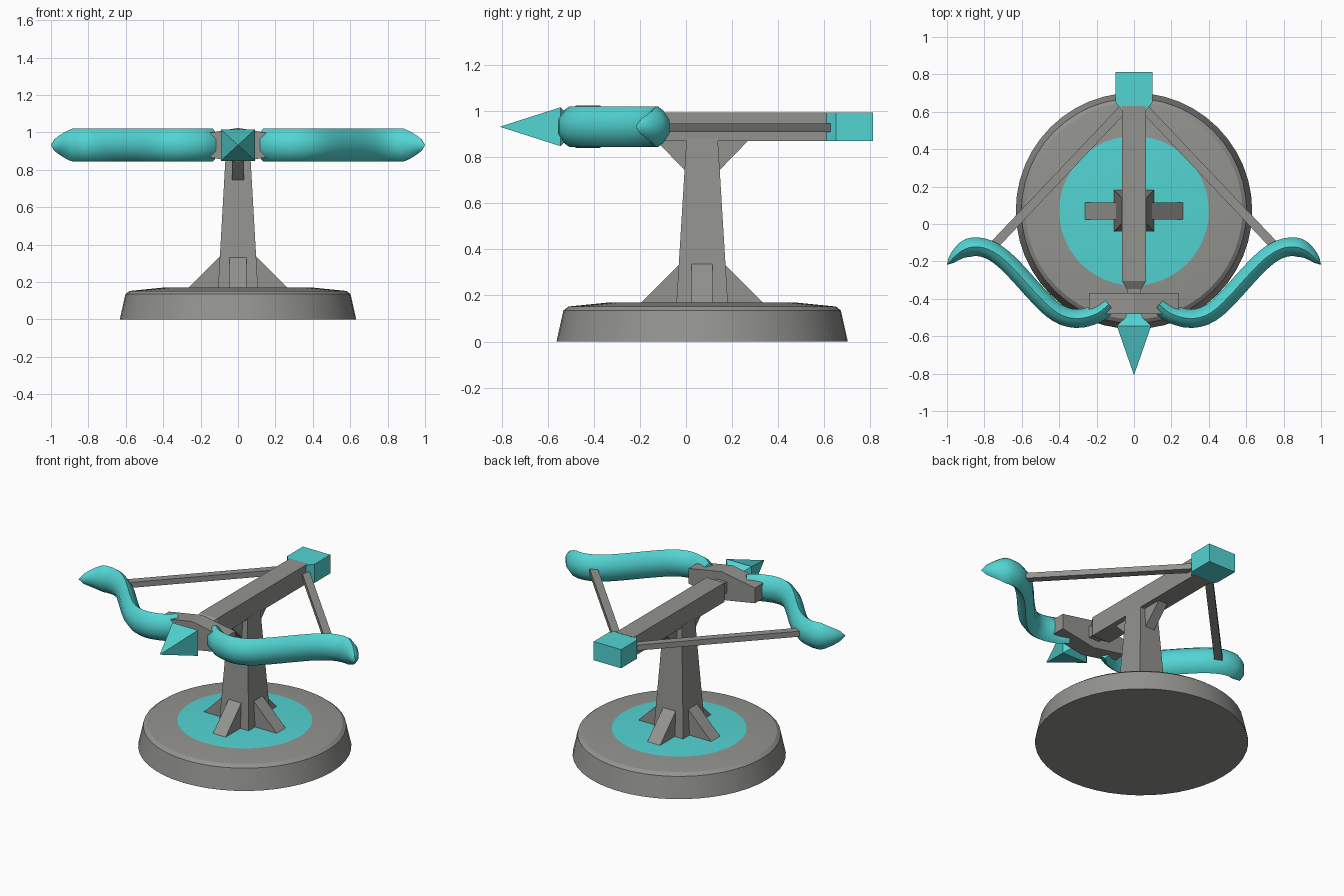
import bpy, bmesh, math
from mathutils import Vector
from mathutils.geometry import interpolate_bezier

if "Cube" in bpy.data.objects:
    bpy.data.objects.remove(bpy.data.objects["Cube"])


def material(name, rgb):
    m = bpy.data.materials.new(name)
    m.diffuse_color = (*rgb, 1)
    m.use_nodes = True
    m.node_tree.nodes["Principled BSDF"].inputs["Base Color"].default_value = m.diffuse_color
    return m


STONE = material("stone_grey", (0.29, 0.29, 0.275))
TEAL = material("bright_teal", (0.085, 0.66, 0.65))
CY = 0.07   # y of the stand's axis
CZ = 0.932  # height of the bow


def loft(name, rings, mats, smooth=None, pick=None):
    """Skin a list of equal-length point rings and cap both ends."""
    bm = bmesh.new()
    vs = [[bm.verts.new(p) for p in r] for r in rings]
    n = len(rings[0])
    for a, b in zip(vs, vs[1:]):
        for i in range(n):
            j = (i + 1) % n
            bm.faces.new((a[i], a[j], b[j], b[i]))
    bm.faces.new(vs[0][::-1])
    bm.faces.new(vs[-1])
    bmesh.ops.remove_doubles(bm, verts=bm.verts, dist=1e-5)
    bmesh.ops.recalc_face_normals(bm, faces=bm.faces)
    if pick:
        for f in bm.faces:
            f.material_index = pick(f)
    me = bpy.data.meshes.new(name)
    bm.to_mesh(me)
    bm.free()
    for m in mats:
        me.materials.append(m)
    if smooth:
        me.polygons.foreach_set("use_smooth", [True] * len(me.polygons))
        me.set_sharp_from_angle(angle=math.radians(smooth))
    ob = bpy.data.objects.new(name, me)
    bpy.context.collection.objects.link(ob)
    return ob


def rect_y(y, hx, hz, z=CZ):
    return [(-hx, y, z - hz), (hx, y, z - hz), (hx, y, z + hz), (-hx, y, z + hz)]


def rect_z(z, hx, hy):
    return [(-hx, CY - hy, z), (hx, CY - hy, z), (hx, CY + hy, z), (-hx, CY + hy, z)]


def wedge(name, profile, half_width, angle):
    """Extruded (distance, z) profile turned about the stand's axis."""
    c, s = math.cos(angle), math.sin(angle)
    rings = [[(d * c - w * s, CY + d * s + w * c, z) for d, z in profile]
             for w in (-half_width, half_width)]
    return loft(name, rings, [STONE])


# Round base with a teal disc on top
N = 48
loft("base", [[(r * math.cos(2 * math.pi * i / N), CY + r * math.sin(2 * math.pi * i / N), z)
               for i in range(N)]
              for r, z in ((0.632, 0), (0.602, 0.135), (0.58, 0.152), (0.40, 0.17))],
     [STONE, TEAL], smooth=25,
     pick=lambda f: int(f.normal.z > 0.9 and len(f.verts) > 4))

# Tapered post, four foot buttresses, two upper braces
loft("post", [rect_z(0.16, 0.107, 0.112), rect_z(0.88, 0.066, 0.068)], [STONE])
for i in range(4):
    wedge("foot_buttress", [(0.05, 0.165), (0.263, 0.17), (0.093, 0.34), (0.05, 0.34)],
          0.046, i * math.pi / 2)
for a in (-math.pi / 2, math.pi / 2):
    wedge("upper_brace", [(0.03, 0.74), (0.072, 0.74), (0.2, 0.872), (0.03, 0.872)], 0.033, a)

# Rail with tapered nose and neck, rear block
loft("rail", [rect_y(0.63, 0.065, 0.0625), rect_y(-0.305, 0.065, 0.0625),
              rect_y(-0.348, 0.038, 0.036), rect_y(-0.40, 0.038, 0.036)], [STONE])
loft("rear_block", [rect_y(0.61, 0.066, 0.061), rect_y(0.65, 0.099, 0.061),
                    rect_y(0.812, 0.099, 0.061)], [TEAL])

# Ridged bow grip, tapering to both sides
loft("bow_grip", [[(x, -0.48, CZ - h), (x, -0.37, CZ - h), (x, -0.37, CZ + h), (x, -0.48, CZ + h)]
                  for x, h in ((-0.24, 0.05), (0, 0.092), (0.24, 0.05))], [STONE])

# Arrow head
loft("arrow_head", [rect_y(-0.47, 0.04, 0.04), rect_y(-0.50, 0.045, 0.045),
                    rect_y(-0.545, 0.092, 0.084), rect_y(-0.808, 0, 0)], [TEAL])

# Curved limbs: centre line in plan, swept by a tall six-sided section
path = [(0.135, -0.43), (0.20, -0.48), (0.31, -0.506), (0.41, -0.475), (0.51, -0.385),
        (0.61, -0.275), (0.70, -0.185), (0.78, -0.135), (0.86, -0.122), (0.93, -0.15),
        (1.0, -0.218)]
pts = [Vector((x, y, 0)) for x, y in path]
tan = [(pts[min(i + 1, len(pts) - 1)] - pts[max(i - 1, 0)]) for i in range(len(pts))]
line = []
for i in range(len(pts) - 1):
    d = (pts[i + 1] - pts[i]).length / 3
    seg = interpolate_bezier(pts[i], pts[i] + tan[i].normalized() * d,
                             pts[i + 1] - tan[i + 1].normalized() * d, pts[i + 1], 4)
    line += seg[:-1]
line.append(pts[-1])
section = [(0.05, 0.03), (0.022, 0.072), (0, 0.088), (-0.022, 0.072), (-0.05, 0.03),
           (-0.05, -0.03), (-0.022, -0.072), (0, -0.088), (0.022, -0.072), (0.05, -0.03)]

for side, label in ((1, "right"), (-1, "left")):
    rings = []
    for i, p in enumerate(line):
        t = (line[min(i + 1, len(line) - 1)] - line[max(i - 1, 0)]).normalized()
        nrm = Vector((-t.y, t.x, 0))
        k = min(1, max(0, (1.0 - p.x) / 0.11)) ** 0.6 if p.x > 0.89 else 1
        rings.append([(side * (p.x + nrm.x * u * k), p.y + nrm.y * u * k, CZ + v * k)
                      for u, v in section])
    loft(label + "_limb", rings, [TEAL], smooth=50)

    # Straight bar acting as the drawn string
    a, b = Vector((0.03, 0.645, 0)), Vector((0.755, -0.12, 0))
    d = (b - a).normalized()
    q = Vector((-d.y, d.x, 0)) * 0.024
    loft(label + "_string",
         [[(side * (p + q * s).x, (p + q * s).y, CZ - 0.004 + h)
           for s, h in ((-1, -0.018), (1, -0.018), (1, 0.018), (-1, 0.018))]
          for p in (a, b)], [STONE])
